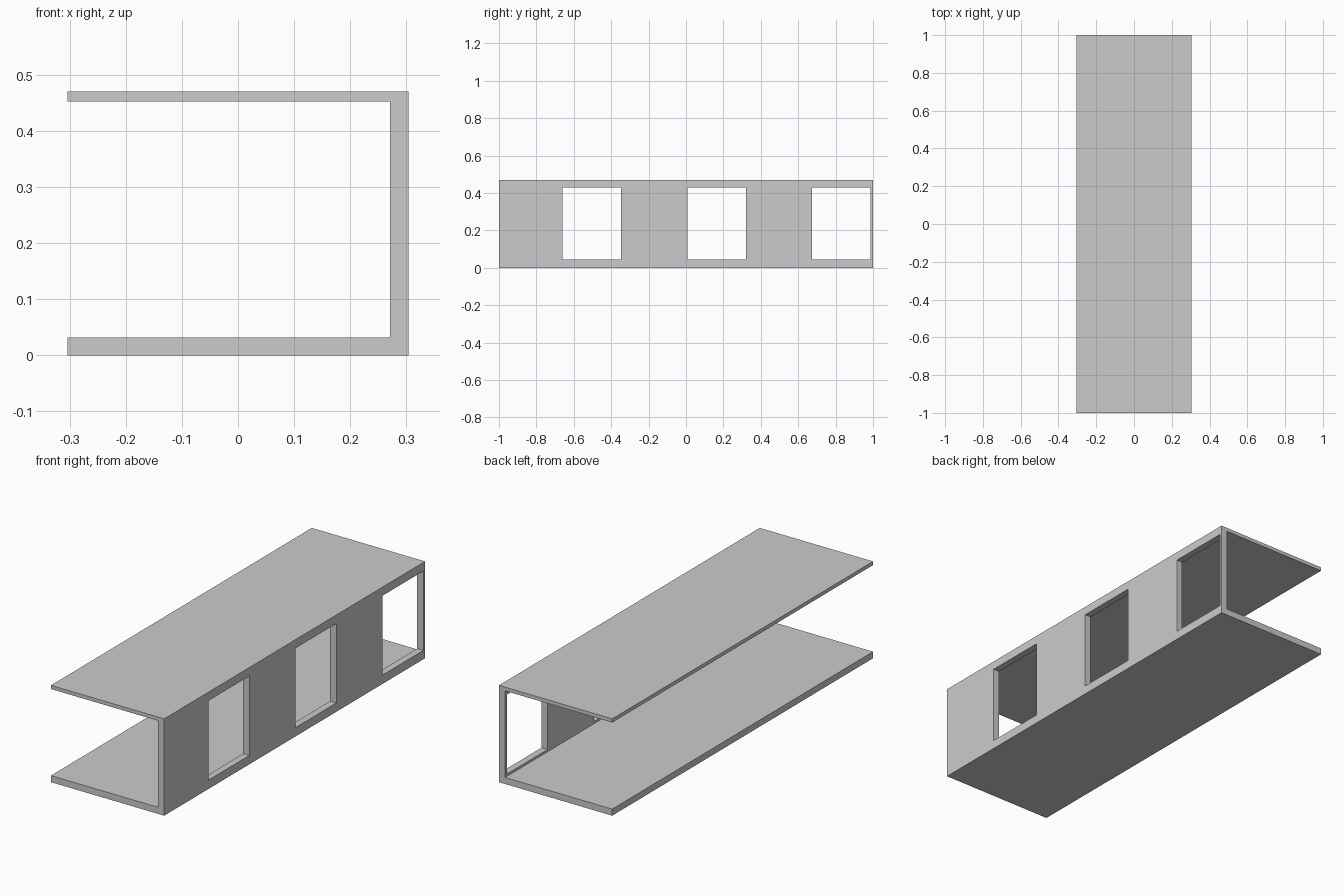
import bpy, bmesh
from mathutils import Matrix, Vector

if "Cube" in bpy.data.objects:
    bpy.data.objects.remove(bpy.data.objects["Cube"])

HALF_X, HALF_Y, TOP = 0.304, 1.0, 0.47
FLOOR, CEILING, WALL_IN = 0.032, 0.452, 0.271
WIN_W, WIN_Z0, WIN_Z1 = 0.313, 0.043, 0.428
WIN_START, WIN_PITCH = -0.66, 0.667


def new_object(name, bm):
    bmesh.ops.recalc_face_normals(bm, faces=bm.faces)
    mesh = bpy.data.meshes.new(name)
    bm.to_mesh(mesh)
    bm.free()
    ob = bpy.data.objects.new(name, mesh)
    bpy.context.collection.objects.link(ob)
    return ob


# Corridor shell: C-shaped section (floor, right wall, roof) extruded along y
profile = [(-HALF_X, 0), (HALF_X, 0), (HALF_X, TOP), (-HALF_X, TOP),
           (-HALF_X, CEILING), (WALL_IN, CEILING), (WALL_IN, FLOOR), (-HALF_X, FLOOR)]
bm = bmesh.new()
section = bm.faces.new([bm.verts.new((x, -HALF_Y, z)) for x, z in profile])
ext = bmesh.ops.extrude_face_region(bm, geom=[section], use_keep_orig=True)
verts = [g for g in ext["geom"] if isinstance(g, bmesh.types.BMVert)]
bmesh.ops.translate(bm, verts=verts, vec=(0, 2 * HALF_Y, 0))
shell = new_object("corridor_shell", bm)

# Window cutters: three evenly spaced boxes through the wall
bm = bmesh.new()
for i in range(3):
    centre = Vector(((WALL_IN + HALF_X) / 2,
                     WIN_START + i * WIN_PITCH + WIN_W / 2,
                     (WIN_Z0 + WIN_Z1) / 2))
    size = Matrix.Diagonal((0.1, WIN_W, WIN_Z1 - WIN_Z0, 1))
    bmesh.ops.create_cube(bm, size=1, matrix=Matrix.Translation(centre) @ size)
cutter = new_object("window_cutter", bm)
cutter.hide_render = True

# Cut the openings, then discard the cutter
mod = shell.modifiers.new("windows", "BOOLEAN")
mod.operation = "DIFFERENCE"
mod.solver = "EXACT"
mod.object = cutter
bpy.context.view_layer.objects.active = shell
bpy.ops.object.modifier_apply(modifier=mod.name)
bpy.data.objects.remove(cutter)
